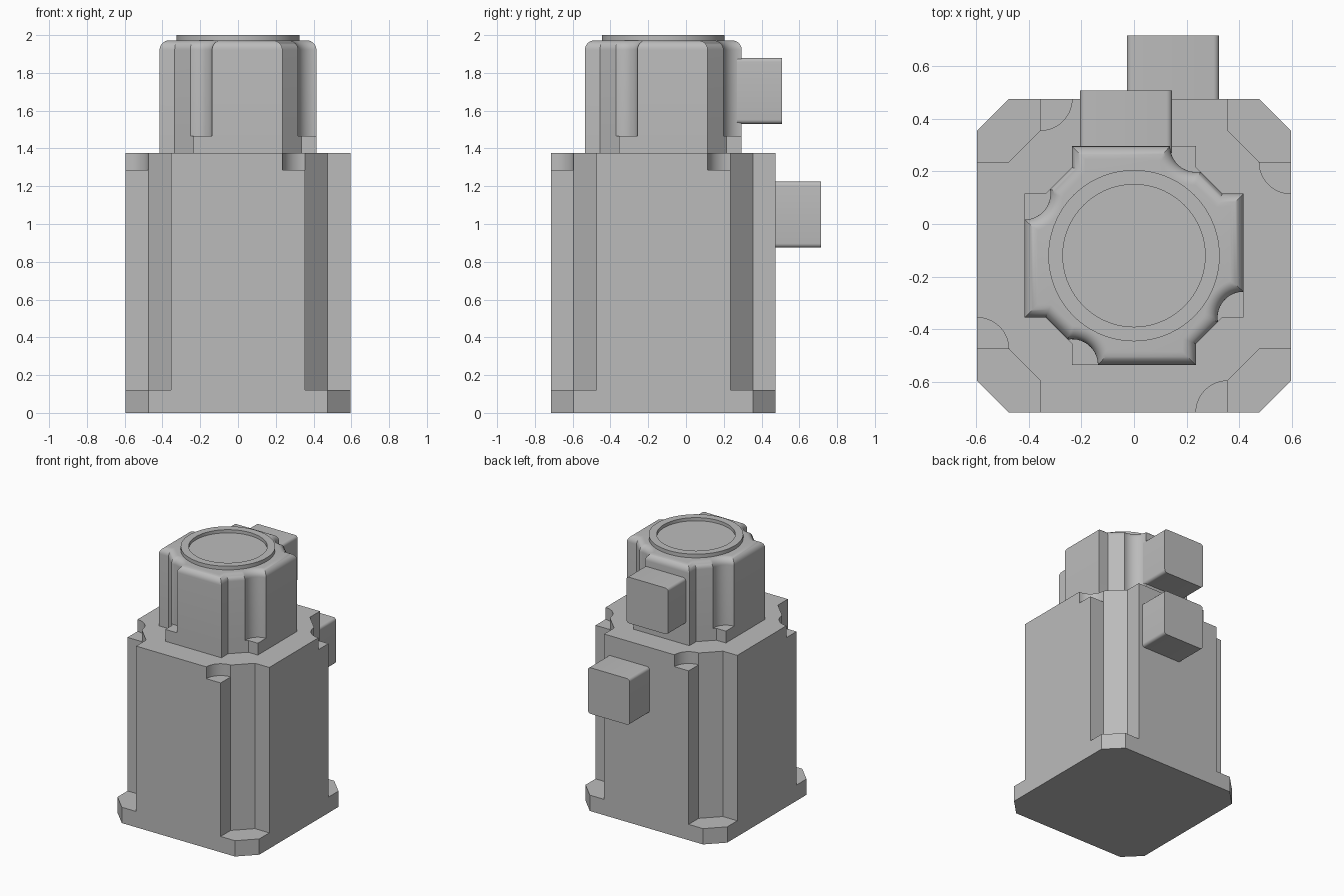
import bpy, bmesh
from math import sin, cos, asin, pi, sqrt, radians

cube = bpy.data.objects.get("Cube")
if cube:
    bpy.data.objects.remove(cube)

CY = -0.12  # y of the motor axis

grey = bpy.data.materials.new("plain grey")
grey.use_nodes = True
colour = (0.5, 0.5, 0.5, 1)
grey.diffuse_color = colour
grey.node_tree.nodes["Principled BSDF"].inputs["Base Color"].default_value = colour


def finish(name, bm):
    bmesh.ops.recalc_face_normals(bm, faces=bm.faces[:])
    mesh = bpy.data.meshes.new(name)
    bm.to_mesh(mesh)
    bm.free()
    mesh.materials.append(grey)
    obj = bpy.data.objects.new(name, mesh)
    bpy.context.collection.objects.link(obj)
    bpy.ops.object.select_all(action='DESELECT')
    obj.select_set(True)
    bpy.context.view_layer.objects.active = obj
    bpy.ops.object.shade_smooth_by_angle(angle=radians(30))


def loft(name, layers):
    """Join outlines of equal length, given as (z, points), and cap both ends."""
    bm = bmesh.new()
    rings = [[bm.verts.new((x, y + CY, z)) for x, y in pts] for z, pts in layers]
    for a, b in zip(rings, rings[1:]):
        for i in range(len(a)):
            j = (i + 1) % len(a)
            bm.faces.new((a[i], a[j], b[j], b[i]))
    bm.faces.new(rings[0])
    bm.faces.new(rings[-1])
    finish(name, bm)


def four_corners(pts):
    """Repeat the front right-hand corner around the axis."""
    out = []
    for _ in range(4):
        out += pts
        pts = [(-y, x) for x, y in pts]
    return out


def arc(cx, cy, r, a, b, n=14):
    return [(cx + r * cos(a + (b - a) * i / n), cy + r * sin(a + (b - a) * i / n))
            for i in range(n + 1)]


# Mounting flange, housing with corner channels, and screw pockets at its top
H, W, S = 0.595, 0.355, 0.475
flange = four_corners([(-H, -S), (-S, -H)])
channel = [(-S, -W), (-W, -S), (-W, -H)]
housing = four_corners([(-H, -W)] + channel)
pocketed = four_corners(arc(-H, -W, H - S, pi / 2, 0) + channel[1:])
loft("mounting_flange", [(0, flange), (0.12, flange)])
loft("motor_housing", [(0.12, housing), (1.285, housing)])
loft("housing_top", [(1.285, pocketed), (1.375, pocketed)])

# Rear cap: lower part with plain notches, upper part with scallops and rounded rim
CH, CW, DIAG, SCALLOP = 0.415, 0.235, 0.57, 0.098


def cap_outline(d):
    """Scalloped outline moved inwards by d."""
    h, w, s, r = CH - d, CW - d, DIAG - sqrt(2) * d, SCALLOP + d
    start = 3 * pi / 4 - asin((CH + CW - s) / (r * sqrt(2)))
    return four_corners([(-h, -w), (w - s, -w)] + arc(-CW, -CH, r, start, asin(d / r)))


notch = DIAG - CW
base = four_corners([(-CH, -CW), (-notch, -CW), (-CW, -notch), (-CW, -CH)])
loft("cap_base", [(1.375, base), (1.465, base)])
RIM, TOP = 0.05, 1.972
layers = [(1.465, cap_outline(0))]
for i in range(9):
    t = i / 8 * pi / 2
    layers.append((TOP - RIM + RIM * sin(t), cap_outline(RIM * (1 - cos(t)))))
loft("cap_top", layers)

# Raised ring with a shallow recess
loft("cover_ring", [(z, arc(0, 0, r, 0, 2 * pi * 71 / 72, 71)) for r, z in
                    ((0.325, 1.95), (0.325, 2.0), (0.27, 2.0), (0.27, 1.976))])


# Connector sockets on the back
def socket(name, x, y0, y1, z, size=0.35):
    bm = bmesh.new()
    bmesh.ops.create_cube(bm, size=1)
    for v in bm.verts:
        v.co = (x + v.co.x * size, y1 if v.co.y > 0 else y0, z + v.co.z * size)
    edges = [e for e in bm.edges if abs(e.verts[0].co.y - e.verts[1].co.y) > 0.01]
    bmesh.ops.bevel(bm, geom=edges, offset=0.022, segments=5, profile=0.5, affect='EDGES')
    finish(name, bm)


socket("upper_socket", -0.03, 0.27, 0.507, 1.705)
socket("lower_socket", 0.148, 0.45, 0.715, 1.05)
